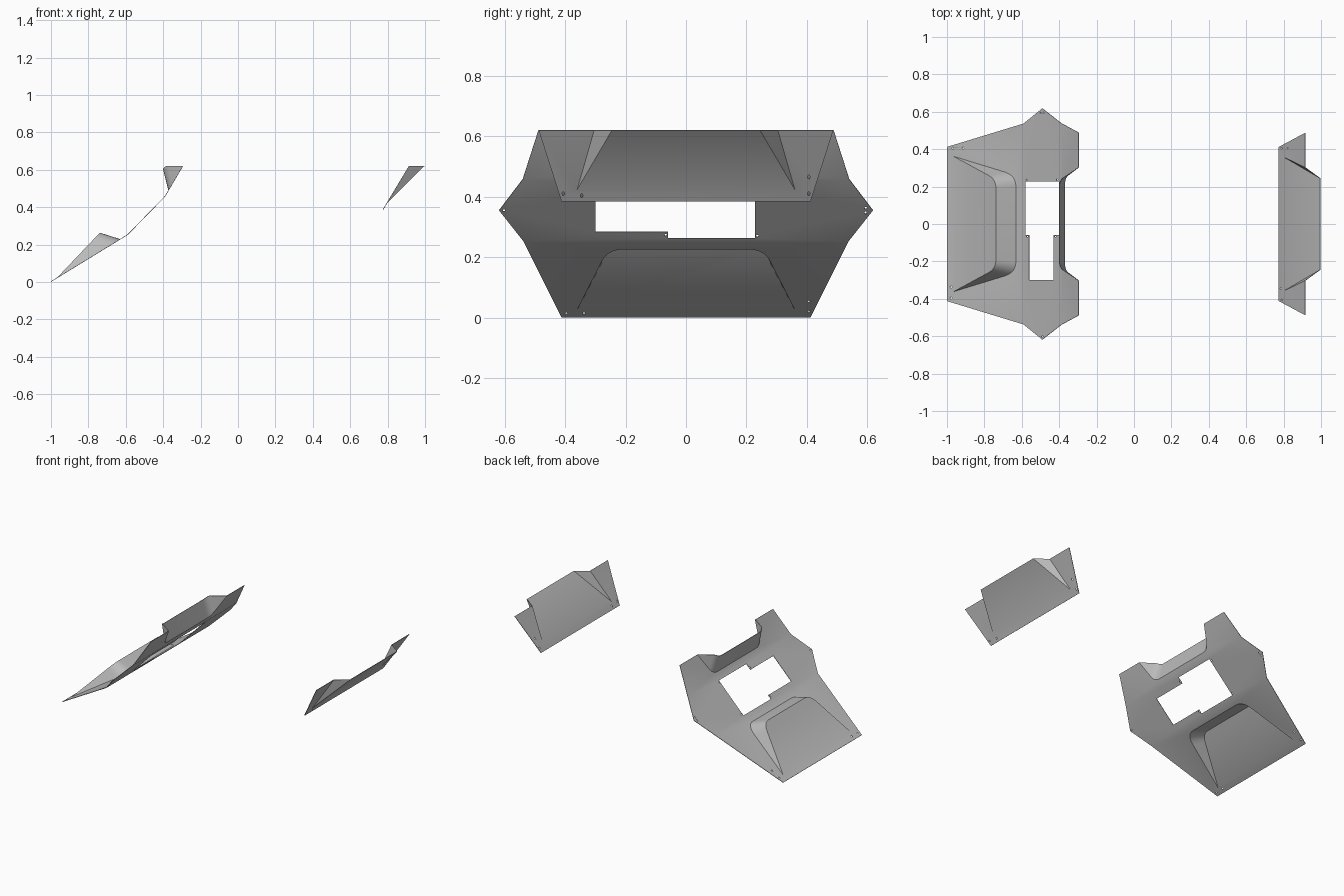
import bpy, bmesh, math
from mathutils import Vector

if "Cube" in bpy.data.objects:
    bpy.data.objects.remove(bpy.data.objects["Cube"], do_unlink=True)

# One grey for everything
grey = bpy.data.materials.new("plain_grey")
grey.use_nodes = True
colour = (0.5, 0.5, 0.5, 1)
grey.diffuse_color = colour
grey.node_tree.nodes["Principled BSDF"].inputs["Base Color"].default_value = colour


def height(profile, x):
    """Height of a folded sheet at x."""
    for (x0, z0), (x1, z1) in zip(profile, profile[1:]):
        if x <= x1 + 1e-6:
            break
    return z0 + (z1 - z0) * (x - x0) / (x1 - x0)


def mirrored(half):
    """Continue a path from +y across to -y."""
    return half + [(x, -y) for x, y in reversed(half)]


def rounded_path(start, before, corner, after, steps=7):
    """A straight run from start, then a soft corner."""
    a, b, c = Vector(before), Vector(corner), Vector(after)
    pts = [start]
    for i in range(steps + 1):
        t = i / steps
        pts.append(tuple(a * (1 - t) ** 2 + b * 2 * t * (1 - t) + c * t * t))
    return mirrored(pts)


def bolt_hole(x, y, r=0.005, sides=10):
    return [(x + r * math.cos(math.tau * i / sides),
             y + r * math.sin(math.tau * i / sides)) for i in range(sides)]


def fill_sheet(bm, profile, outline, holes=()):
    """Flat section of sheet with openings, laid on the profile."""
    edges = []
    for loop in [outline, *holes]:
        vs = [bm.verts.new((x, y, height(profile, x))) for x, y in loop]
        edges += [bm.edges.new((vs[i - 1], vs[i])) for i in range(len(vs))]
    bmesh.ops.triangle_fill(bm, edges=edges, normal=(0, 0, 1), use_beauty=True)


def add_wall(bm, low, high):
    """Wall between two matching rims."""
    for i in range(len(low) - 1):
        ring = [low[i], low[i + 1], high[i + 1], high[i]]
        pts = []
        for p in ring:
            if all((Vector(p) - Vector(q)).length > 1e-5 for q in pts):
                pts.append(p)
        if len(pts) > 2:
            bm.faces.new([bm.verts.new(p) for p in pts])


def finish(bm, name):
    bmesh.ops.remove_doubles(bm, verts=bm.verts, dist=1e-4)
    bmesh.ops.recalc_face_normals(bm, faces=bm.faces)
    mesh = bpy.data.meshes.new(name)
    bm.to_mesh(mesh)
    bm.free()
    mesh.materials.append(grey)
    obj = bpy.data.objects.new(name, mesh)
    bpy.context.collection.objects.link(obj)
    bpy.ops.object.select_all(action="DESELECT")
    obj.select_set(True)
    bpy.context.view_layer.objects.active = obj
    mod = obj.modifiers.new("thickness", "SOLIDIFY")
    mod.thickness = 0.003
    mod.offset = 0
    bpy.ops.object.modifier_apply(modifier=mod.name)
    bpy.ops.object.shade_smooth_by_angle(angle=math.radians(25))
    return obj


# Folded main panel
fold = [(-1, 0.002), (-0.59, 0.253), (-0.39, 0.458), (-0.295, 0.62)]
on_fold = lambda path: [(x, y, height(fold, x)) for x, y in path]
bm = bmesh.new()

# Lower section with the opening under its hood
apex = (-0.965, 0.362)
hood_base = rounded_path(apex, (-0.70, 0.28), (-0.631, 0.262), (-0.631, 0.2))
hood_rim = rounded_path(apex, (-0.775, 0.258), (-0.738, 0.238), (-0.738, 0.19))
corner_bolts = [(-0.968, 0.406), (-0.914, 0.406), (-0.978, -0.337), (-0.978, -0.396)]
fill_sheet(bm, fold, mirrored([(-1, 0.412), (-0.59, 0.537)]),
           [hood_base] + [bolt_hole(*b) for b in corner_bolts])

# Lower hood: sloping plate and curved wall
hood_slope = [(apex[0], height(fold, apex[0])), (-0.738, 0.262)]
hood_top = [(x, y, height(hood_slope, x)) for x, y in hood_rim]
bm.faces.new([bm.verts.new(p) for p in hood_top])
add_wall(bm, on_fold(hood_base), hood_top)

# Middle section with a stepped window and pointed sides
window = [(-0.58, -0.06), (-0.56, -0.06), (-0.56, -0.30), (-0.43, -0.30),
          (-0.43, -0.06), (-0.40, -0.06), (-0.40, 0.228), (-0.58, 0.228)]
small_bolts = [(-0.569, -0.067), (-0.42, -0.067), (-0.572, 0.236), (-0.41, 0.236),
               (-0.49, -0.602), (-0.497, 0.594), (-0.482, 0.594)]
fill_sheet(bm, fold, mirrored([(-0.59, 0.537), (-0.49, 0.618), (-0.39, 0.54)]),
           [window] + [bolt_hole(x, y, 0.004) for x, y in small_bolts])

# Upper section with a notch and its recessed wall
notch_start = (-0.295, 0.303)
notch = rounded_path(notch_start, (-0.35, 0.262), (-0.371, 0.247), (-0.371, 0.205))
recess = rounded_path(notch_start, (-0.375, 0.25), (-0.40, 0.236), (-0.40, 0.195))
half = len(notch) // 2
outline = [(-0.39, 0.54), (-0.295, 0.488)] + notch + [(-0.295, -0.488), (-0.39, -0.54)]
fill_sheet(bm, fold, outline)
recess_top = [(x, y, min(0.62, 1.005 + x)) for x, y in recess]
add_wall(bm, on_fold(notch), recess_top)
finish(bm, "main_panel")

# Separate small panel with a straight hood
lean = [(0.775, 0.386), (0.915, 0.62)]
peak, notch_end, hood_end = (0.798, 0.36), (0.915, 0.303), (0.995, 0.245)
bm = bmesh.new()
outline = [(0.775, 0.412), (0.915, 0.487), notch_end, peak]
plate_bolts = [(0.79, 0.406), (0.823, 0.406), (0.786, -0.345), (0.79, -0.406)]
fill_sheet(bm, lean, mirrored(outline), [bolt_hole(x, y, 0.004) for x, y in plate_bolts])
peak_z = height(lean, peak[0])
bm.faces.new([bm.verts.new((x, y, peak_z if x == peak[0] else 0.62))
              for x, y in mirrored([peak, hood_end])])
for side in (1, -1):
    bm.faces.new([bm.verts.new((x, side * y, z)) for (x, y), z in
                  ((peak, peak_z), (notch_end, 0.62), (hood_end, 0.62))])
finish(bm, "small_panel")
